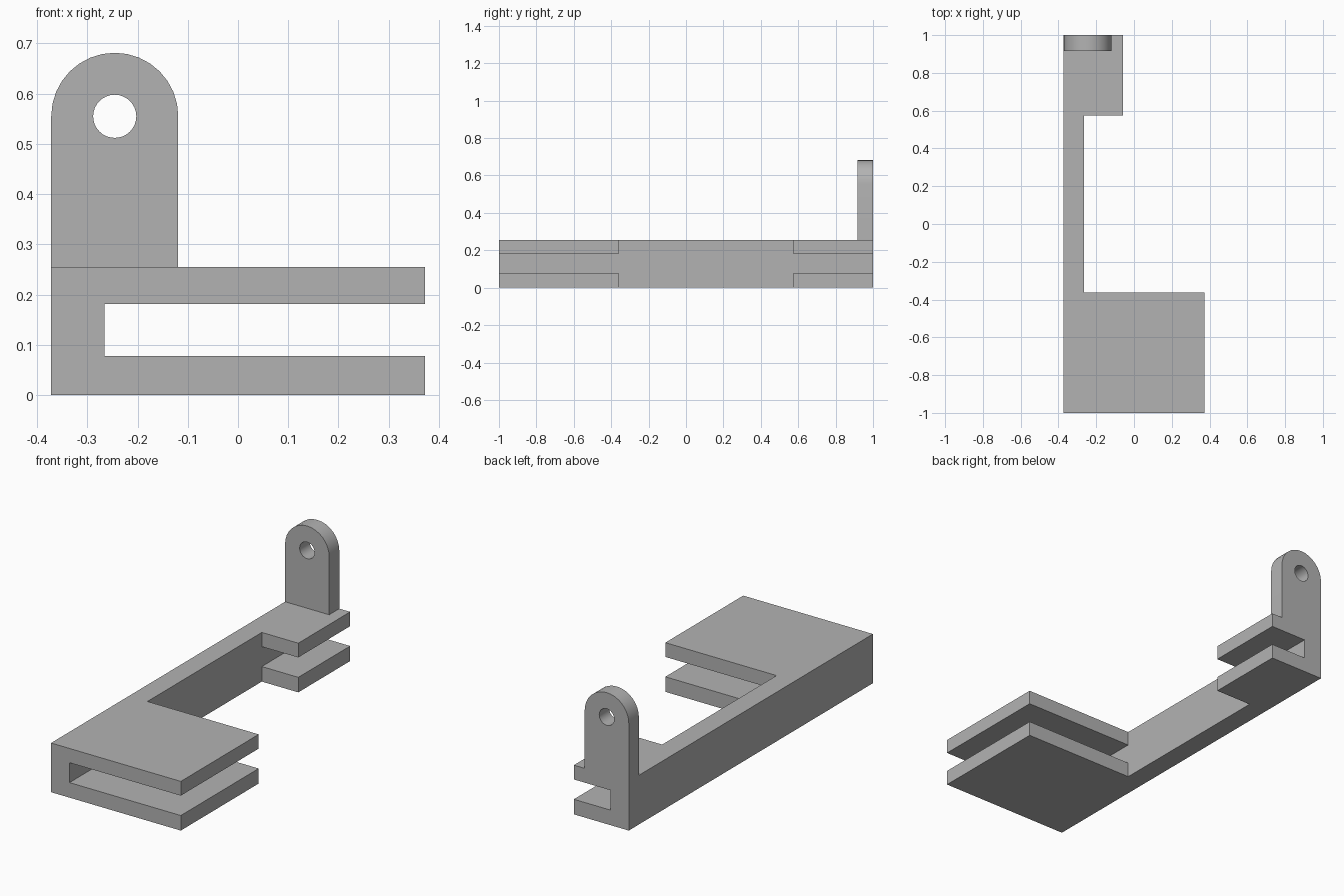
import bpy
import bmesh
from math import cos, sin, pi
from mathutils import Vector

cube = bpy.data.objects.get("Cube")
if cube:
    bpy.data.objects.remove(cube, do_unlink=True)

grey = bpy.data.materials.new("plain grey")
grey.use_nodes = True
COLOUR = (0.45, 0.45, 0.45, 1)
grey.diffuse_color = COLOUR
grey.node_tree.nodes["Principled BSDF"].inputs["Base Color"].default_value = COLOUR


def extrude(name, points, direction):
    """Solid made by sweeping a closed planar outline along a direction."""
    bm = bmesh.new()
    face = bm.faces.new([bm.verts.new(p) for p in points])
    swept = bmesh.ops.extrude_face_region(bm, geom=[face])["geom"]
    verts = [g for g in swept if isinstance(g, bmesh.types.BMVert)]
    bmesh.ops.translate(bm, verts=verts, vec=Vector(direction))
    bmesh.ops.recalc_face_normals(bm, faces=bm.faces)
    mesh = bpy.data.meshes.new(name)
    bm.to_mesh(mesh)
    bm.free()
    mesh.materials.append(grey)
    obj = bpy.data.objects.new(name, mesh)
    bpy.context.collection.objects.link(obj)
    return obj


def combine(target, tool, operation):
    """Apply a boolean and discard the tool."""
    mod = target.modifiers.new(operation.lower(), "BOOLEAN")
    mod.operation, mod.object, mod.solver = operation, tool, "EXACT"
    bpy.context.view_layer.objects.active = target
    bpy.ops.object.modifier_apply(modifier=mod.name)
    bpy.data.objects.remove(tool, do_unlink=True)


LEFT, SPINE, REAR, FRONT = -0.372, -0.266, -0.057, 0.372
HEIGHT = 0.255

# Plan outline: wide front jaw, narrow spine, short rear jaw
plan = [(LEFT, -1), (FRONT, -1), (FRONT, -0.362), (SPINE, -0.362),
        (SPINE, 0.575), (REAR, 0.575), (REAR, 1), (LEFT, 1)]
bracket = extrude("clamp_bracket", [(x, y, 0) for x, y in plan], (0, 0, HEIGHT))

# Slot separating the upper and lower plates of both jaws
slot = [(SPINE, 0.078), (1, 0.078), (1, 0.181), (SPINE, 0.181)]
combine(bracket, extrude("slot_cutter", [(x, -1.5, z) for x, z in slot], (0, 3, 0)),
        "DIFFERENCE")

# Upright lug with a rounded top
RADIUS, CX, CZ = 0.1265, -0.2455, 0.555
SEGMENTS = 16
arch = [(CX + RADIUS * cos(pi * i / SEGMENTS), CZ + RADIUS * sin(pi * i / SEGMENTS))
        for i in range(SEGMENTS + 1)]
outline = arch + [(LEFT, 0.2), (CX + RADIUS, 0.2)]
combine(bracket, extrude("lug", [(x, 0.917, z) for x, z in outline], (0, 0.083, 0)),
        "UNION")

# Pin hole through the lug
HOLE, SIDES = 0.043, 32
ring = [(CX + HOLE * cos(2 * pi * i / SIDES), 0.8, CZ + HOLE * sin(2 * pi * i / SIDES))
        for i in range(SIDES)]
combine(bracket, extrude("hole_cutter", ring, (0, 0.4, 0)), "DIFFERENCE")

# Smooth the round surfaces, keep the edges crisp
bpy.ops.object.select_all(action="DESELECT")
bracket.select_set(True)
bpy.context.view_layer.objects.active = bracket
bpy.ops.object.shade_smooth_by_angle(angle=pi / 6)
